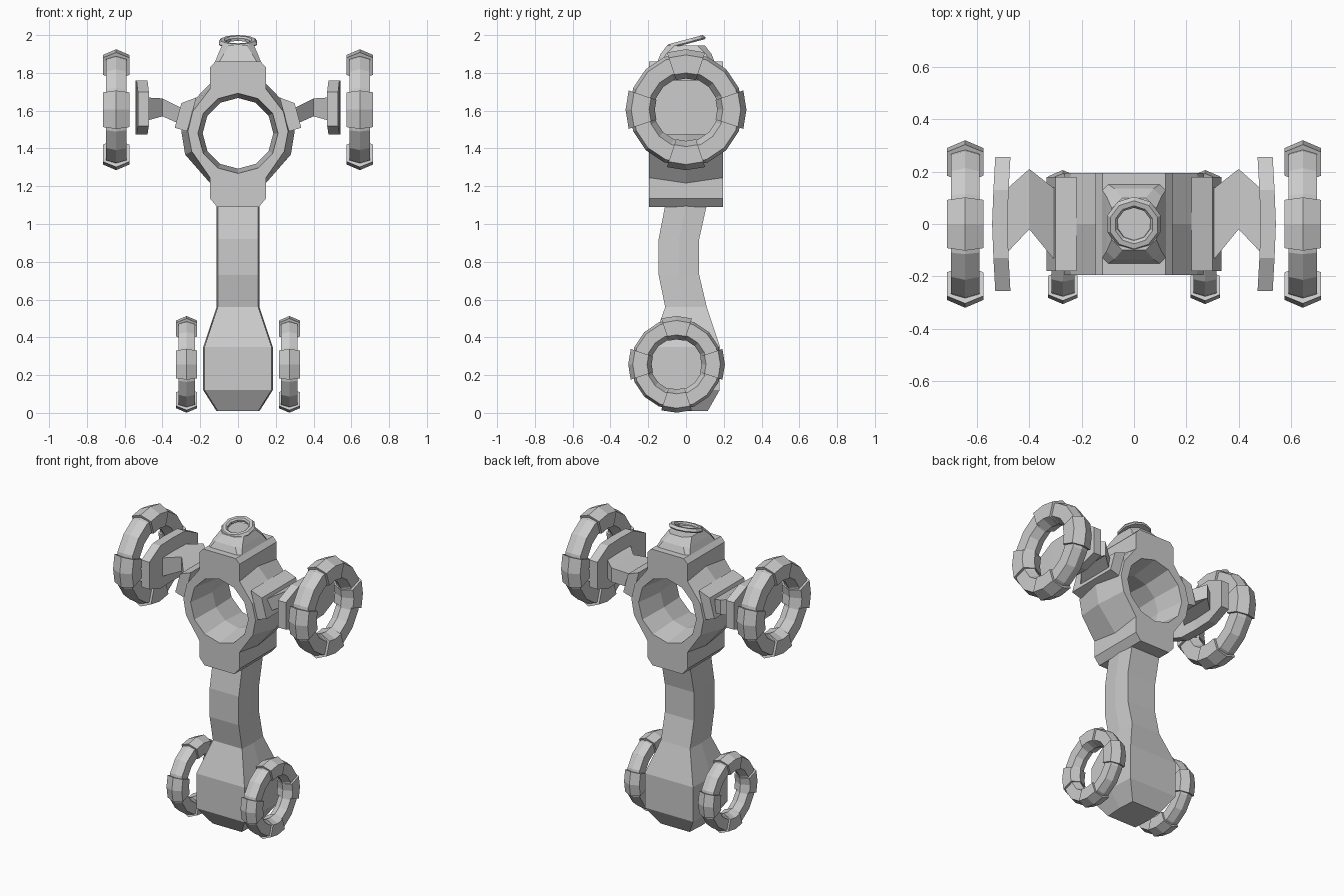
import bpy, bmesh
from math import sin, cos, pi, radians
from mathutils import Matrix, Vector

if "Cube" in bpy.data.objects:
    bpy.data.objects.remove(bpy.data.objects["Cube"])


def loft(name, rings, capped=True, closed=False):
    """Skin a list of equal-length point rings into a flat-shaded object."""
    bm = bmesh.new()
    vr = [[bm.verts.new(p) for p in ring] for ring in rings]
    n = len(vr[0])
    pairs = list(zip(vr, vr[1:])) + ([(vr[-1], vr[0])] if closed else [])
    for a, b in pairs:
        for i in range(n):
            j = (i + 1) % n
            bm.faces.new((a[i], a[j], b[j], b[i]))
    if capped and not closed:
        bm.faces.new(vr[0])
        bm.faces.new(vr[-1])
    bmesh.ops.recalc_face_normals(bm, faces=bm.faces)
    me = bpy.data.meshes.new(name)
    bm.to_mesh(me)
    bm.free()
    ob = bpy.data.objects.new(name, me)
    bpy.context.collection.objects.link(ob)
    return ob


def revolve(name, section, centre, steps, start=0, sweep=2 * pi, scale=1):
    """Sweep an (r, x) section around the x axis."""
    full = abs(sweep - 2 * pi) < 1e-6
    rings = []
    for k in range(steps if full else steps + 1):
        a = start + sweep * k / steps
        rings.append([Vector(centre) + scale * Vector((x, r * cos(a), r * sin(a)))
                      for r, x in section])
    return loft(name, rings, closed=full)


def hexagon(r_out, r_out_side, r_in_side, r_in, w):
    return [(r_out, 0), (r_out_side, w), (r_in_side, w),
            (r_in, 0), (r_in_side, -w), (r_out_side, -w)]


def wheel(name, centre, scale):
    """Ring with a hexagonal section and four raised clamps."""
    revolve(name + "_ring", hexagon(.302, .285, .20, .17, .055), centre, 16, scale=scale)
    for k in range(4):
        revolve(f"{name}_clamp_{k + 1}", hexagon(.32, .29, .195, .165, .07), centre, 2,
                k * pi / 2 - radians(18.5), radians(37), scale)


def chamfered(hx, hy, c, z):
    pts = [(hx, hy - c), (hx - c, hy), (c - hx, hy), (-hx, hy - c),
           (-hx, c - hy), (c - hx, -hy), (hx - c, -hy), (hx, c - hy)]
    return [(x, y, z) for x, y in pts]


# Hub: front outline, bulging around the ring at mid depth
def hub_outline(y, b):
    half = [(.11, 1.09), (.148, 1.135), (.148, 1.245 - b * .8), (.245 + b, 1.385 - b / 2),
            (.265 + b, 1.49), (.24 + b, 1.595 + b / 2), (.148, 1.715 + b * .8),
            (.148, 1.83), (.12, 1.86)]
    return [(x, y, z) for x, z in half] + [(-x, y, z) for x, z in reversed(half)]


hub = loft("hub", [hub_outline(-.195, 0), hub_outline(0, .035), hub_outline(.195, 0)])

# Round window through the hub, narrowing at mid depth
hole = loft("hub_hole_cutter", [
    [(r * sin(k * pi / 6), y, 1.48 + r * cos(k * pi / 6)) for k in range(12)]
    for y, r in ((-.3, .225), (-.195, .212), (0, .187), (.195, .212), (.3, .225))])
hole.hide_render = True
hole.hide_set(True)
cut = hub.modifiers.new("hole", "BOOLEAN")
cut.operation = "DIFFERENCE"
cut.solver = "EXACT"
cut.object = hole

# Head: tapered turret with a tilted lens ring
loft("head", [chamfered(.125, .155, .02, 1.85), chamfered(.105, .135, .03, 1.90),
              chamfered(.085, .1, .04, 1.945)])
lens = revolve("lens_ring", [(.107, -.004), (.095, .012), (.075, .012), (.065, .003),
                             (.065, -.012), (.1, -.012)], (0, 0, 0), 10)
lens.data.transform(Matrix.Translation((0, 0, 1.964)) @ Matrix.Rotation(radians(15), 4, "X")
                    @ Matrix.Rotation(radians(-90), 4, "Y"))

# Tail: curved column flaring into the foot; (z, half width, front y, back y)
tail = [(1.10, .107, -.11, .11), (.92, .107, -.145, .07), (.73, .107, -.145, .07),
        (.56, .107, -.11, .11), (.35, .177, -.185, .18), (.12, .177, -.185, .178),
        (.01, .107, -.115, .115)]
loft("tail", [[(-w, f, z), (w, f, z), (w + .007, (f + b) / 2, z), (w, b, z),
               (-w, b, z), (-w - .007, (f + b) / 2, z)] for z, w, f, b in tail])

for s, side in ((1, "right"), (-1, "left")):
    # Collar on the side of the hub
    collar = [(.22, 1.67), (.30, 1.64), (.335, 1.51), (.27, 1.49)]
    loft(side + "_collar", [[(s * x, y, z) for x, z in collar] for y in (-.18, .18)])

    # Bent strut; (x, front y, back y, low z, high z)
    strut = [(.27, -.15, .15, 1.52, 1.60), (.31, -.13, .14, 1.53, 1.62),
             (.40, -.02, .21, 1.57, 1.665), (.49, -.115, .13, 1.545, 1.67)]
    loft(side + "_strut", [[(s * x, f, lo), (s * x, b, lo), (s * x, b, hi), (s * x, f, hi)]
                           for x, f, b, lo, hi in strut])

    # Shoulder plate, slightly bowed outwards; (y, outer x, low z, high z)
    plate = [(-.255, .53, 1.52, 1.70), (-.13, .537, 1.475, 1.76), (0, .542, 1.475, 1.76),
             (.13, .537, 1.475, 1.76), (.255, .53, 1.52, 1.70)]
    loft(side + "_plate", [[(s * (x - .058), y, lo), (s * x, y, lo),
                            (s * x, y, hi), (s * (x - .058), y, hi)]
                           for y, x, lo, hi in plate])

    # Large and small wheels
    wheel(side + "_upper_wheel", (s * .645, 0, 1.605), 1)
    wheel(side + "_lower_wheel", (s * .272, -.05, .257), .8)
